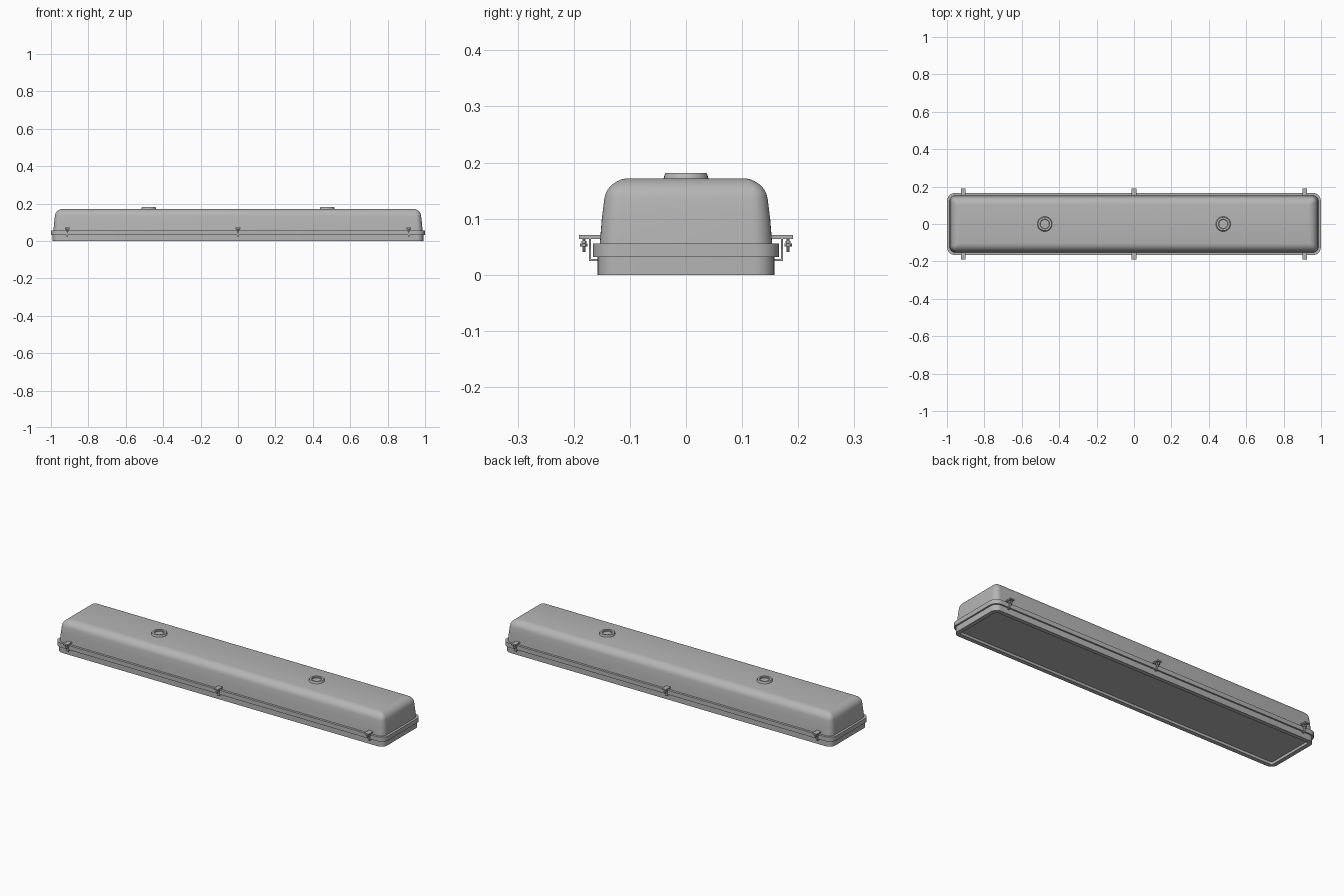
import bpy, bmesh, math
from mathutils import Matrix, Vector

if "Cube" in bpy.data.objects:
    bpy.data.objects.remove(bpy.data.objects["Cube"])

STRETCH = 0.833  # extra half length in x compared with y

# Mid grey paint shared by all parts
paint = bpy.data.materials.new("grey_paint")
paint.diffuse_color = (0.46, 0.46, 0.46, 1)
paint.use_nodes = True
paint.node_tree.nodes["Principled BSDF"].inputs["Base Color"].default_value = paint.diffuse_color


def finish(name, bm, smooth=True):
    bmesh.ops.recalc_face_normals(bm, faces=bm.faces)
    me = bpy.data.meshes.new(name)
    bm.to_mesh(me)
    bm.free()
    me.materials.append(paint)
    ob = bpy.data.objects.new(name, me)
    bpy.context.collection.objects.link(ob)
    if smooth:
        bpy.ops.object.select_all(action='DESELECT')
        ob.select_set(True)
        bpy.context.view_layer.objects.active = ob
        bpy.ops.object.shade_smooth_by_angle(angle=math.radians(32))
    return ob


def rounded_rect(bm, hy, z, r, seg=8):
    hx = hy + STRETCH
    ring = []
    for k, (sx, sy) in enumerate([(1, 1), (-1, 1), (-1, -1), (1, -1)]):
        for i in range(seg + 1):
            a = math.pi / 2 * (k + i / seg)
            ring.append(bm.verts.new((sx * (hx - r) + r * math.cos(a),
                                      sy * (hy - r) + r * math.sin(a), z)))
    return ring


def bridge(bm, a, b):
    n = len(a)
    for i in range(n):
        bm.faces.new((a[i], a[(i + 1) % n], b[(i + 1) % n], b[i]))


def loft(name, profile, cap_first=False, cap_last=False, closed=False):
    """Sweep a (half width, height, corner radius) profile round the fixture."""
    bm = bmesh.new()
    rings = [rounded_rect(bm, *p) for p in profile]
    for a, b in zip(rings, rings[1:]):
        bridge(bm, a, b)
    if closed:
        bridge(bm, rings[-1], rings[0])
    if cap_first:
        bm.faces.new(rings[0])
    if cap_last:
        bm.faces.new(rings[-1])
    return finish(name, bm)


def lathe(name, profile, x, seg=32):
    bm = bmesh.new()
    rings = [[bm.verts.new((x + r * math.cos(2 * math.pi * i / seg),
                            r * math.sin(2 * math.pi * i / seg), z))
              for i in range(seg)] for r, z in profile]
    for a, b in zip(rings, rings[1:]):
        bridge(bm, a, b)
    return finish(name, bm)


def prism(bm, pts, offset):
    """Extrude a flat outline by an offset vector."""
    a = [bm.verts.new(p) for p in pts]
    b = [bm.verts.new(Vector(p) + Vector(offset)) for p in pts]
    bm.faces.new(a)
    bm.faces.new(b)
    bridge(bm, a, b)


def cylinder(bm, r, z0, z1, y, seg):
    bmesh.ops.create_cone(bm, cap_ends=True, segments=seg, radius1=r, radius2=r,
                          depth=z1 - z0,
                          matrix=Matrix.Translation((0, y, (z0 + z1) / 2)))


# Domed housing, corners tightening towards the top
loft("housing", [(0.154, 0.050, 0.034), (0.150, 0.100, 0.031), (0.1455, 0.136, 0.028),
                 (0.1435, 0.144, 0.026), (0.140, 0.151, 0.024), (0.1355, 0.157, 0.021),
                 (0.130, 0.162, 0.018), (0.123, 0.1665, 0.014), (0.115, 0.170, 0.010),
                 (0.105, 0.172, 0.006)], cap_last=True)

# Overhanging rim between housing and lens frame
loft("rim", [(0.152, 0.032, 0.034), (0.166, 0.032, 0.042), (0.166, 0.056, 0.042),
             (0.152, 0.056, 0.034)], closed=True)

# Lower frame and recessed lens panel
loft("lens_frame", [(0.135, 0.016, 0.012), (0.135, 0.000, 0.012), (0.1575, 0.000, 0.034),
                    (0.1575, 0.034, 0.034)])
loft("lens_panel", [(0.136, 0.014, 0.012), (0.136, 0.017, 0.012)],
     cap_first=True, cap_last=True)

# Hollow cable entry bosses on top
for i, x in enumerate((-0.477, 0.477)):
    lathe(f"cable_boss_{i + 1}", [(0.040, 0.171), (0.038, 0.179), (0.036, 0.1815),
                                  (0.026, 0.1815), (0.024, 0.1795), (0.024, 0.174),
                                  (0.0001, 0.174)], x)


def clip(name, x, side):
    bm = bmesh.new()
    # top plate
    prism(bm, [(-0.013, 0.151, 0.064), (0.013, 0.151, 0.064),
               (0.013, 0.191, 0.064), (-0.013, 0.191, 0.064)], (0, 0, 0.007))
    # tapered strap and inward foot
    prism(bm, [(-0.012, 0.169, 0.064), (-0.005, 0.169, 0.046), (-0.005, 0.169, 0.025),
               (0.005, 0.169, 0.025), (0.005, 0.169, 0.046), (0.012, 0.169, 0.064)],
          (0, 0.004, 0))
    prism(bm, [(-0.005, 0.156, 0.025), (0.005, 0.156, 0.025),
               (0.005, 0.171, 0.025), (-0.005, 0.171, 0.025)], (0, 0, 0.003))
    # bolt, washer and nut
    cylinder(bm, 0.0025, 0.041, 0.065, 0.182, 10)
    cylinder(bm, 0.0045, 0.057, 0.060, 0.182, 12)
    cylinder(bm, 0.0065, 0.050, 0.056, 0.182, 6)
    turn = Matrix.Rotation(0 if side > 0 else math.pi, 4, 'Z')
    bm.transform(Matrix.Translation((x, 0, 0)) @ turn)
    finish(name, bm, smooth=False)


# Clamping clips along both long sides
for i, x in enumerate((-0.913, 0, 0.913)):
    clip(f"front_clip_{i + 1}", x, -1)
    clip(f"back_clip_{i + 1}", x, 1)
